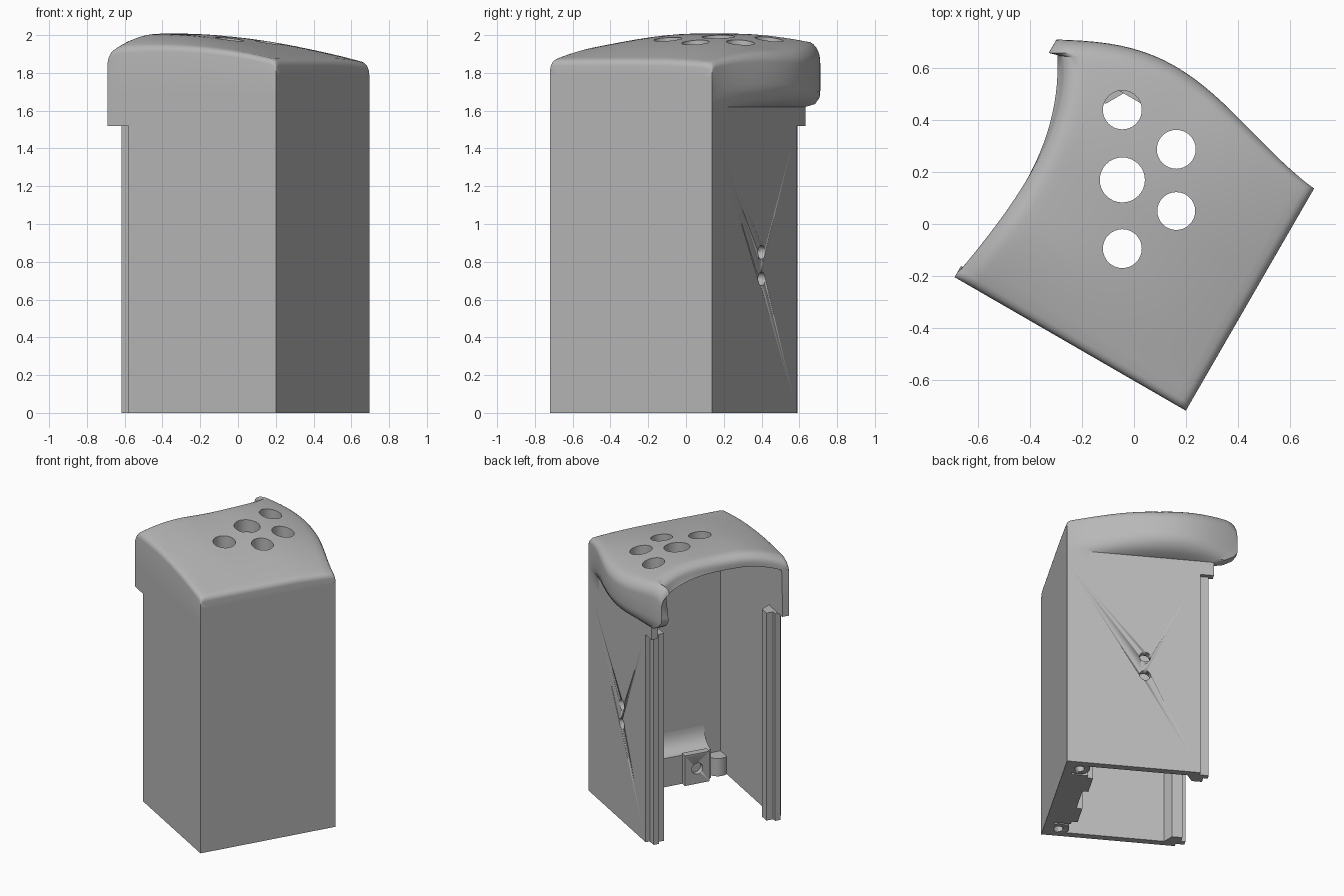
import bpy, bmesh, math
from mathutils import Vector

if "Cube" in bpy.data.objects:
    bpy.data.objects.remove(bpy.data.objects["Cube"])

DEPTH, WIDTH = 1.148, 0.99          # roof reach and distance between outer wall faces
ANGLE = math.radians(30)

grey = bpy.data.materials.new("plain_grey")
grey.use_nodes = True
grey.diffuse_color = (0.48, 0.48, 0.48, 1)
grey.node_tree.nodes["Principled BSDF"].inputs["Base Color"].default_value = (0.48, 0.48, 0.48, 1)


def place(u, v, z):
    """Case coordinates (u from closed wall to opening, v across) to world."""
    c, s = math.cos(ANGLE), math.sin(ANGLE)
    return Vector((0.2 - c * u + s * v, -0.72 + s * u + c * v, z))


def activate(ob):
    bpy.ops.object.select_all(action='DESELECT')
    ob.select_set(True)
    bpy.context.view_layer.objects.active = ob


def smooth(ob):
    activate(ob)
    bpy.ops.object.shade_smooth_by_angle(angle=math.radians(35))


def finish(name, bm):
    bmesh.ops.remove_doubles(bm, verts=bm.verts, dist=1e-5)
    bmesh.ops.recalc_face_normals(bm, faces=bm.faces)
    mesh = bpy.data.meshes.new(name)
    bm.to_mesh(mesh)
    bm.free()
    mesh.materials.append(grey)
    ob = bpy.data.objects.new(name, mesh)
    bpy.context.collection.objects.link(ob)
    smooth(ob)
    return ob


def prism(name, outline, a, b, point):
    """Extrude a 2D outline between a and b; point(p, q, t) gives the world position."""
    bm = bmesh.new()
    ends = [[bm.verts.new(point(p, q, t)) for p, q in outline] for t in (a, b)]
    n = len(outline)
    for ring in ends:
        bm.faces.new(ring)
    for i in range(n):
        j = (i + 1) % n
        bm.faces.new((ends[0][i], ends[0][j], ends[1][j], ends[1][i]))
    return finish(name, bm)


def rod(name, start, end, radius, sides=32):
    bm = bmesh.new()
    axis = end - start
    turn = axis.to_track_quat('Z', 'Y').to_matrix().to_4x4()
    turn.translation = (start + end) / 2
    bmesh.ops.create_cone(bm, cap_ends=True, segments=sides, radius1=radius,
                          radius2=radius, depth=axis.length, matrix=turn)
    return finish(name, bm)


def drill(target, start, end, radius):
    cutter = rod("hole_cutter", start, end, radius)
    cutter.hide_render = True
    activate(target)
    mod = target.modifiers.new("hole", 'BOOLEAN')
    mod.operation, mod.solver, mod.object = 'DIFFERENCE', 'EXACT', cutter
    bpy.ops.object.modifier_apply(modifier=mod.name)
    bpy.data.objects.remove(cutter)


# Side walls with stepped slide rails, joined by the closed wall
half = [(0, 0), (0.9, 0), (0.9, 0.03), (0.96, 0.03), (0.96, 0.07), (0.93, 0.07),
        (0.93, 0.12), (0.86, 0.12), (0.82, 0.05), (0.06, 0.05)]
outline = half + [(u, WIDTH - v) for u, v in reversed(half)]
walls = prism("case_walls", outline, 0, 1.52, place)
for z in (0.71, 0.85):
    drill(walls, place(0.526, 0.9, z), place(0.526, 1.1, z), 0.037)

upper = [(0, 0.04), (0.06, 0.04), (0.06, 0.95), (0, 0.95)]
prism("closed_wall_top", upper, 1.52, 1.79, place)


# Curved roof with a hanging swell on one side
def reach(v):
    return 1.03 - 0.18 * v + 0.305 * v ** 3


def swell(u):
    return 0.14 * math.sin(math.pi * min(1, u / DEPTH) ** 1.4)


def height(u, v):
    z = 1.868 + 0.29 * u - 0.15 * u * u
    z -= 0.08 * min(1, u) * max(0, 1 - v / 0.35) ** 2
    return z - 0.06 * min(1, 0.4 + u) * (max(0, v - 0.6) / 0.45) ** 2


def rounded(distance, size, drop):
    q = min(1, max(0, 1 - distance / size))
    return drop * (1 - math.sqrt(1 - q * q))


def section(s):
    """Outer and inner points of one slice of the roof."""
    outer, inner = [], []

    def top(t, out, radius, lift):
        r = reach(t * WIDTH)
        u = s * r
        v = t * (WIDTH + swell(u)) + out
        z = height(u, v) - rounded(u, 0.03, 0.03) - rounded(r - u, 0.08, 0.06)
        outer.append((u, v, z - radius * (1 - lift)))
        w = 0.05 + 0.89 * t
        u = s * reach(w)
        inner.append((u, w, height(u, w) - 0.09))

    for z in (1.52, 1.68):
        outer.append((s * reach(0), 0, z))
        inner.append((s * reach(0), 0.05, z))
    for k in range(4):
        a = k * math.pi / 8
        top(0, 0.03 * (1 - math.cos(a)), 0.03, math.sin(a))
    for k in range(23):
        top(0.03 + 0.9 * k / 22, 0, 0, 1)
    radius = 0.03 + 0.05 * s
    for k in range(5, -1, -1):
        a = k * math.pi / 12
        top(1, -radius * (1 - math.cos(a)), radius, math.sin(a))
    for share, z, r in ((1, 1.74, DEPTH), (0.95, 1.71, DEPTH), (0.8, 1.67, 1.12),
                        (0.4, 1.635, 1.06), (0, 1.62, 0.99), (0, 1.52, 0.99)):
        u = s * r
        outer.append((u, WIDTH + share * swell(u), z))
        inner.append((u, 0.94, z))
    return outer + inner[::-1]


slices = [0, 0.002, 0.008, 0.016, 0.03] + [0.06 + 0.86 * i / 22 for i in range(23)]
slices += [0.94, 0.96, 0.975, 0.988, 0.996, 1]
bm = bmesh.new()
rings = [[bm.verts.new(place(*p)) for p in section(s)] for s in slices]
count = len(rings[0])
for a, b in zip(rings, rings[1:]):
    for i in range(count):
        j = (i + 1) % count
        bm.faces.new((a[i], a[j], b[j], b[i]))
for ring in (rings[0], rings[-1]):
    for i in range(count // 2 - 1):
        bm.faces.new((ring[i], ring[i + 1], ring[count - 2 - i], ring[count - 1 - i]))
roof = finish("curved_roof", bm)

for x, y, r in ((-0.045, 0.17, 0.087), (-0.045, 0.44, 0.075), (-0.045, -0.095, 0.075),
                (0.163, 0.288, 0.075), (0.163, 0.05, 0.073)):
    drill(roof, Vector((x, y, 1.76)), Vector((x, y, 2.2)), r)
smooth(roof)

# Cradle along the foot of the closed wall, with a scooped top
scoop = [(0.17 - 0.11 * math.sin(a), 0.34 - 0.13 * math.cos(a))
         for a in (i * math.pi / 16 for i in range(9))]
prism("cradle", [(0.05, 0), (0.17, 0)] + scoop + [(0.05, 0.34)], 0.17, 0.82,
      lambda u, z, v: place(u, v, z))

# Drilled pads and corner screw posts, one on each side
for side, flip in (("right", False), ("left", True)):
    def across(v):
        return WIDTH - v if flip else v
    pad = prism(side + "_pad", [(0.16, 0.2), (0.21, 0.2), (0.21, 0.38), (0.16, 0.38)],
                0, 0.22, lambda u, v, z: place(u, across(v), z))
    drill(pad, place(0.175, across(0.29), 0.11), place(0.3, across(0.29), 0.11), 0.04)
    post = rod(side + "_screw_post", place(0.1, across(0.09), 0),
               place(0.1, across(0.09), 0.13), 0.07)
    drill(post, place(0.1, across(0.09), -0.1), place(0.1, across(0.09), 0.1), 0.033)
